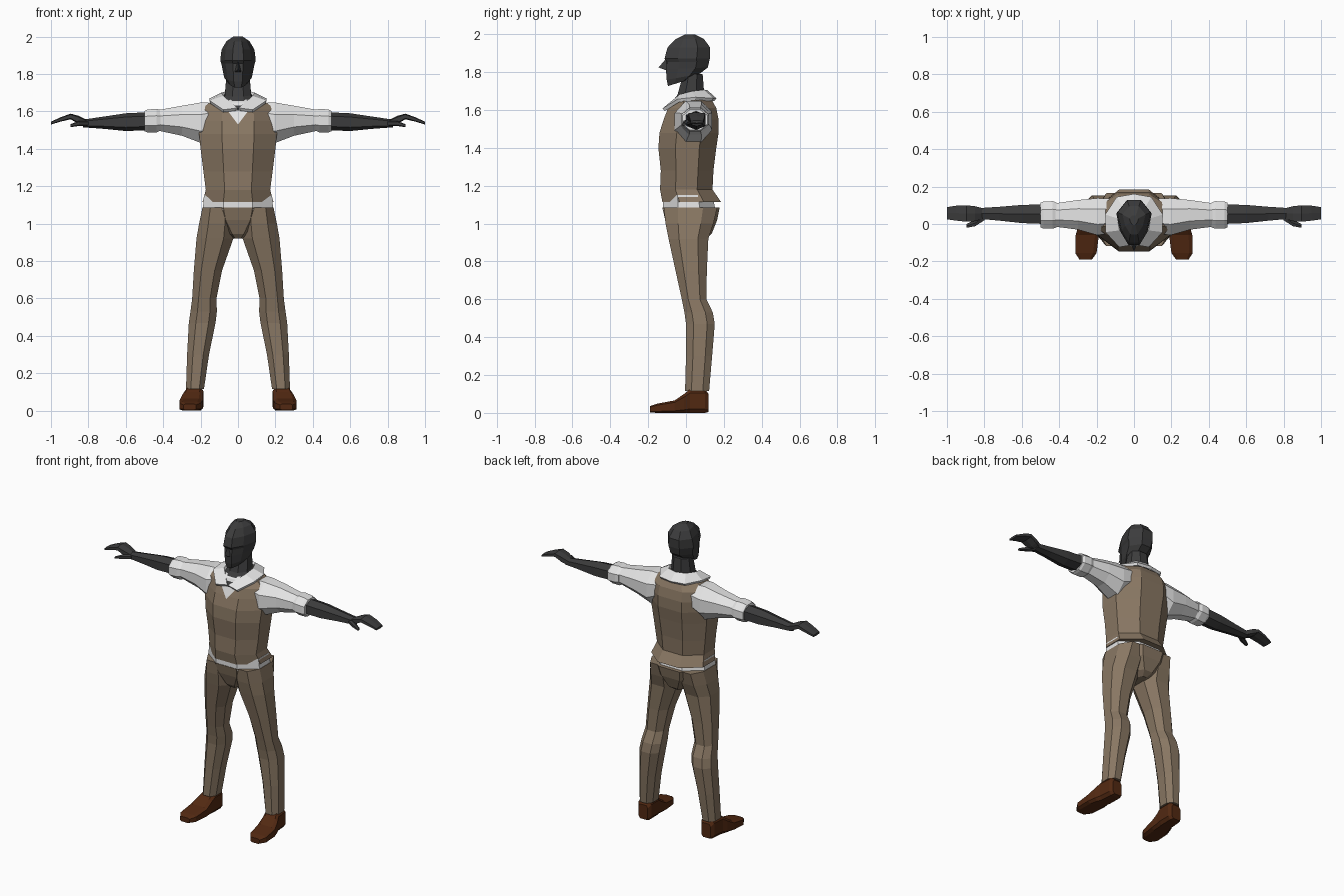
import bpy, bmesh, math


def material(name, rgb):
    m = bpy.data.materials.new(name)
    m.diffuse_color = (*rgb, 1)
    return m


SKIN = material("dark_grey_skin", (0.045, 0.045, 0.046))
TAN = material("tan_cloth", (0.25, 0.185, 0.125))
WHITE = material("white_shirt", (0.78, 0.78, 0.78))
BROWN = material("brown_leather", (0.085, 0.022, 0.006))


def finish(name, bm, mats, mirror=False):
    bmesh.ops.recalc_face_normals(bm, faces=bm.faces)
    me = bpy.data.meshes.new(name)
    bm.to_mesh(me)
    bm.free()
    ob = bpy.data.objects.new(name, me)
    bpy.context.collection.objects.link(ob)
    for m in mats:
        me.materials.append(m)
    if mirror:
        ob.modifiers.new("mirror", 'MIRROR')
    return ob


def loft(axis, rings, n=8, power=1.0, front=1.0, tilt=None):
    """Skin rings (position, a0, a1, b0, b1) along an axis; front narrows the -b side."""
    bm = bmesh.new()
    loops = []
    for i, (p, a0, a1, b0, b1) in enumerate(rings):
        loop = []
        for k in range(n):
            t = 2 * math.pi * (k + 0.5) / n
            big = math.cos(math.pi / n)
            c, s = [math.copysign(min(1, abs(f(t)) / big) ** power, f(t))
                    for f in (math.cos, math.sin)]
            if s < 0:
                c *= front
            a = (a0 + a1) / 2 + c * (a1 - a0) / 2
            b = (b0 + b1) / 2 + s * (b1 - b0) / 2
            q = p + (tilt[i] * s if tilt else 0)
            loop.append(bm.verts.new({'x': (q, a, b), 'y': (a, q, b), 'z': (a, b, q)}[axis]))
        loops.append(loop)
    for lo, hi in zip(loops, loops[1:]):
        for k in range(n):
            j = (k + 1) % n
            bm.faces.new((lo[k], lo[j], hi[j], hi[k]))
    bm.faces.new(loops[0])
    bm.faces.new(loops[-1])
    return bm


def body(rows):
    """Symmetric rings from (z, half width, front, back)."""
    return [(z, -w, w, f, b) for z, w, f, b in rows]


# Head, with the jaw line rising towards the back
finish("head", loft('z', body([
    (1.745, .052, -.095, .02), (1.775, .074, -.102, .07), (1.82, .082, -.106, .115),
    (1.855, .089, -.100, .122), (1.872, .095, -.113, .126), (1.93, .088, -.098, .128),
    (1.975, .062, -.055, .095), (2.0, .025, -.005, .045)]),
    front=.75, tilt=[.018, .015, .005, 0, 0, 0, 0, 0]), [SKIN])

# Nose wedge
bm = bmesh.new()
v = [bm.verts.new(p) for p in ((0, -.105, 1.872), (-.02, -.10, 1.808),
                               (.02, -.10, 1.808), (0, -.145, 1.825), (0, -.08, 1.83))]
for f in ((0, 1, 3), (0, 3, 2), (1, 2, 3), (0, 4, 1), (0, 2, 4), (1, 4, 2)):
    bm.faces.new([v[i] for i in f])
finish("nose", bm, [SKIN])

# Neck spreading down into the open collar
finish("neck", loft('z', body([
    (1.64, .088, -.105, .10), (1.69, .07, -.045, .095), (1.79, .062, -.015, .088)]),
    tilt=[.035, .01, 0]), [SKIN])

# Vest, with the shirt showing in a cut V at the neck
bm = loft('z', body([
    (1.115, .19, -.125, .185), (1.18, .172, -.137, .14), (1.28, .185, -.133, .145),
    (1.40, .20, -.146, .16), (1.48, .208, -.14, .172), (1.55, .208, -.118, .172),
    (1.61, .20, -.095, .16), (1.648, .15, -.075, .14), (1.665, .08, -.05, .12)]))
V_LOW, V_SLOPE = 1.53, .75
for side in (1, -1):
    faces = [f for f in bm.faces if f.calc_center_median().y < 0 and f.calc_center_median().z > 1.45]
    geom = set(faces)
    for f in faces:
        geom.update(f.edges, f.verts)
    bmesh.ops.bisect_plane(bm, geom=list(geom), plane_co=(0, 0, V_LOW),
                           plane_no=(side, 0, -V_SLOPE))
for f in bm.faces:
    c = f.calc_center_median()
    if c.y < 0 and abs(c.x) < V_SLOPE * (c.z - V_LOW):
        f.material_index = 1
finish("vest", bm, [TAN, WHITE])

# Folded collar: strip of inner and outer points from back to front
inner = [(0, .105, 1.70), (.06, .09, 1.70), (.085, .03, 1.692), (.076, -.03, 1.675), (.002, -.105, 1.612)]
outer = [(0, .155, 1.655), (.09, .14, 1.655), (.15, .05, 1.66), (.15, -.04, 1.65), (.078, -.118, 1.602)]
bm = bmesh.new()
vi = [bm.verts.new(p) for p in inner]
vo = [bm.verts.new(p) for p in outer]
for i in range(4):
    bm.faces.new((vi[i], vo[i], vo[i + 1], vi[i + 1]))
collar = finish("collar", bm, [WHITE], True)
sol = collar.modifiers.new("thickness", 'SOLIDIFY')
sol.thickness, sol.offset = .018, 0

# Shirt hem between vest and trousers
finish("shirt_hem", loft('z', body([
    (1.075, .188, -.122, .155), (1.15, .182, -.122, .14)])), [WHITE])

# Sleeves and rolled cuffs
finish("sleeve", loft('x', [
    (.13, -.05, .135, 1.47, 1.645), (.195, -.06, .138, 1.43, 1.648),
    (.30, -.03, .128, 1.47, 1.63), (.44, -.012, .108, 1.50, 1.605)]), [WHITE], True)
finish("cuff", loft('x', [
    (.415, -.018, .115, 1.497, 1.607), (.435, -.025, .122, 1.488, 1.614),
    (.485, -.025, .12, 1.488, 1.61), (.50, -.018, .113, 1.494, 1.602)]), [WHITE], True)

# Forearms, hands and thumbs
finish("forearm", loft('x', [
    (.47, .0, .105, 1.50, 1.596), (.60, .005, .102, 1.495, 1.59),
    (.72, .018, .092, 1.507, 1.572), (.83, .028, .085, 1.515, 1.556)], n=6), [SKIN], True)
finish("hand", loft('x', [
    (.81, .028, .085, 1.518, 1.556), (.85, .015, .095, 1.532, 1.576),
    (.895, .012, .10, 1.558, 1.588), (.95, .018, .098, 1.545, 1.568),
    (1.0, .025, .09, 1.53, 1.545)], n=6, power=.7), [SKIN], True)
finish("thumb", loft('x', [
    (.80, .02, .055, 1.522, 1.55), (.85, -.012, .022, 1.522, 1.55),
    (.895, -.02, .0, 1.516, 1.532)], n=6), [SKIN], True)

# Trouser seat
finish("trouser_seat", loft('z', body([
    (.92, .035, -.06, .10), (.945, .075, -.082, .135), (1.02, .16, -.11, .165),
    (1.085, .188, -.125, .178)])), [TAN])

# Trouser legs, with the calf bulging backwards below the knee
finish("trouser_leg", loft('z', [
    (.115, .182, .278, -.005, .122), (.30, .155, .272, .0, .138),
    (.47, .12, .263, .0, .152), (.53, .113, .254, -.008, .142),
    (.60, .115, .245, -.022, .108), (.75, .085, .236, -.055, .11),
    (.92, .025, .222, -.092, .118), (1.0, .02, .208, -.108, .145),
    (1.085, .03, .19, -.118, .165)], power=.85), [TAN], True)

# Shoes
finish("shoe", loft('y', [
    (-.19, .225, .292, .003, .036), (-.155, .20, .314, 0, .048),
    (-.06, .188, .312, 0, .066), (-.01, .188, .298, 0, .10),
    (.02, .185, .285, 0, .125), (.10, .185, .278, 0, .125),
    (.12, .198, .265, .005, .10)], power=.45), [BROWN], True)
